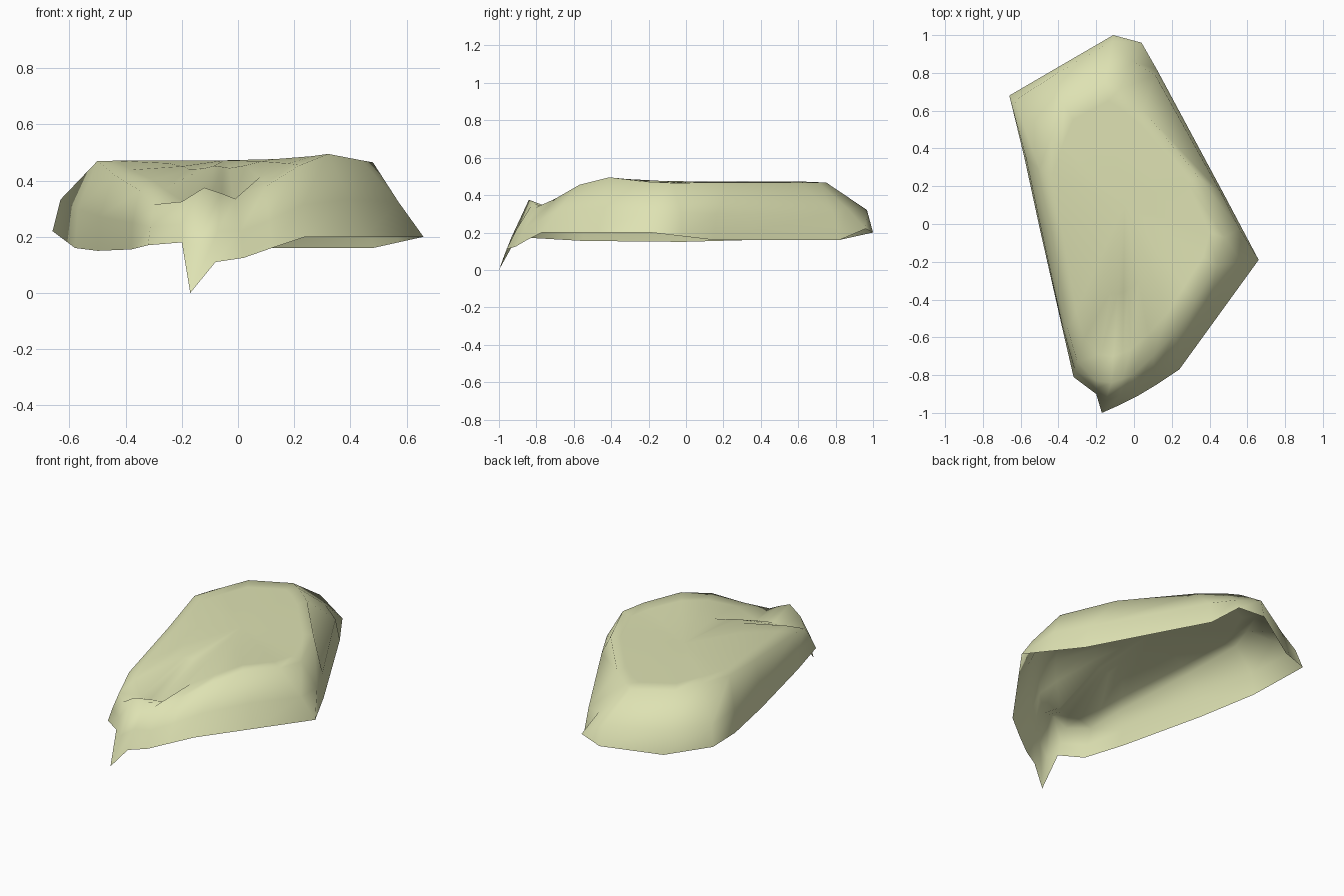
import bpy
import bmesh
from mathutils import Vector

default = bpy.data.objects.get("Cube")
if default:
    bpy.data.objects.remove(default, do_unlink=True)

# One plain colour for the whole shell
shell_material = bpy.data.materials.new("pale_olive")
shell_material.use_nodes = True
colour = (0.73, 0.76, 0.45, 1.0)
shell_material.diffuse_color = colour
shell_node = shell_material.node_tree.nodes["Principled BSDF"]
shell_node.inputs["Base Color"].default_value = colour
shell_node.inputs["Roughness"].default_value = 0.8

# Open lower rim, counter-clockwise from the pointed front tip
rim_profile = [
    (-.17, -1, 0), (-.08, -.96, .11), (.02, -.91, .125), (.12, -.85, .16),
    (.24, -.77, .2), (.45, -.48, .2), (.66, -.19, .2), (.57, -.02, .18),
    (.48, .15, .16), (.12, .82, .16), (.04, .96, .22), (-.11, 1, .2),
    (-.42, .82, .16), (-.66, .68, .22), (-.58, .35, .16), (-.5, -.02, .15),
    (-.38, -.55, .155), (-.32, -.81, .17), (-.2, -.9, .18),
]

# Upper ridge around the plateau, matched point for point with the rim
ridge_profile = [
    (-.12, -.84, .375), (-.06, -.82, .355), (-.01, -.8, .335), (.1, -.7, .38),
    (.22, -.57, .455), (.32, -.41, .495), (.44, -.22, .472), (.48, -.07, .465),
    (.34, .25, .468), (.05, .6, .468), (-.08, .71, .467), (-.15, .75, .467),
    (-.37, .63, .472), (-.44, .46, .47), (-.5, .29, .47), (-.44, -.05, .42),
    (-.35, -.56, .365), (-.3, -.73, .315), (-.2, -.83, .325),
]
crown = Vector((-.05, .1, .472))

# Columns where the side leans in evenly instead of standing steep
leaning = {*range(7), 10, 17, 18}


def blend(a, b, inward, upward):
    """Move from a to b with separate horizontal and vertical amounts."""
    point = a.lerp(b, inward)
    point.z = a.z + (b.z - a.z) * upward
    return point


def add_ring(bm, points):
    return [bm.verts.new(point) for point in points]


def bridge_rings(bm, lower, upper):
    count = len(lower)
    for i in range(count):
        j = (i + 1) % count
        bm.faces.new((lower[i], lower[j], upper[j], upper[i]))


rim = [Vector(p) for p in rim_profile]
ridge = [Vector(p) for p in ridge_profile]

# Side wall between rim and ridge
shoulder = [blend(a, b, .4 if i in leaning else .13, .45)
            for i, (a, b) in enumerate(zip(rim, ridge))]

# Rounded lip inside the ridge, dipping behind the raised front tip
lip = [blend(p, crown, .15, .35) for p in ridge]
for point, edge in zip(lip, ridge):
    if edge.y < -.78:
        point.z = .315

# Gentle plateau rising to the crown
plateau = [blend(p, crown, .5, .8) for p in ridge]

bm = bmesh.new()
rings = [add_ring(bm, points)
         for points in (rim, shoulder, ridge, lip, plateau)]
for lower, upper in zip(rings, rings[1:]):
    bridge_rings(bm, lower, upper)

# Close the top with a fan
top = bm.verts.new(crown)
inner = rings[-1]
for i, vert in enumerate(inner):
    bm.faces.new((vert, inner[(i + 1) % len(inner)], top))

for face in bm.faces:
    face.smooth = True

mesh = bpy.data.meshes.new("curved_shell")
bm.to_mesh(mesh)
bm.free()
mesh.materials.append(shell_material)
shell = bpy.data.objects.new("curved_shell", mesh)
bpy.context.collection.objects.link(shell)
